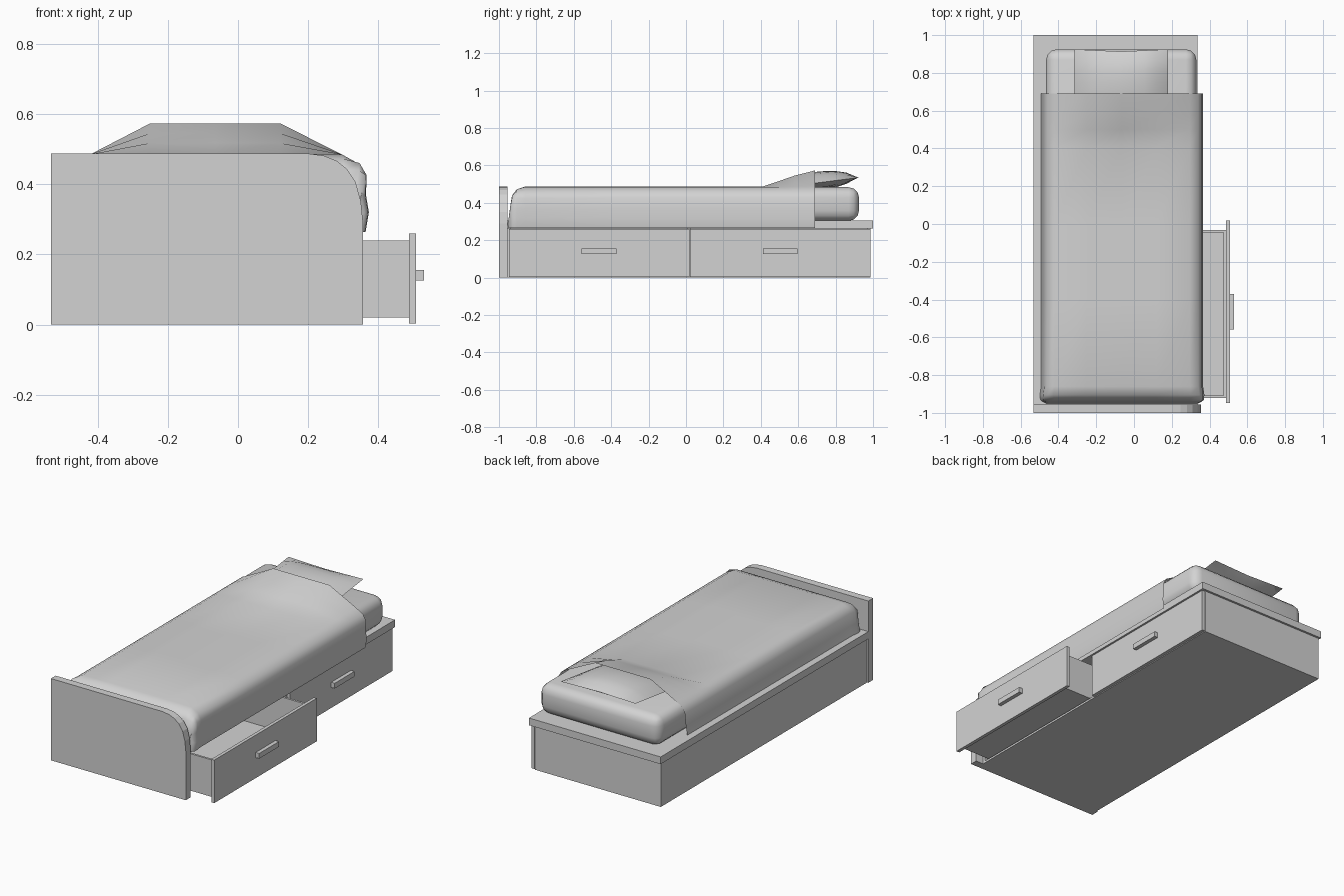
import bpy
import bmesh
import math

if "Cube" in bpy.data.objects:
    bpy.data.objects.remove(bpy.data.objects["Cube"], do_unlink=True)

GREY = 0.65
mat = bpy.data.materials.new("plain_grey")
mat.use_nodes = True
mat.diffuse_color = (GREY, GREY, GREY, 1)
mat.node_tree.nodes["Principled BSDF"].inputs["Base Color"].default_value = (GREY, GREY, GREY, 1)


def finish(name, bm, smooth=None):
    bmesh.ops.recalc_face_normals(bm, faces=bm.faces)
    mesh = bpy.data.meshes.new(name)
    bm.to_mesh(mesh)
    bm.free()
    mesh.materials.append(mat)
    ob = bpy.data.objects.new(name, mesh)
    bpy.context.collection.objects.link(ob)
    if smooth:
        bpy.ops.object.select_all(action='DESELECT')
        ob.select_set(True)
        bpy.context.view_layer.objects.active = ob
        bpy.ops.object.shade_smooth_by_angle(angle=math.radians(smooth))
    return ob


def add_box(bm, xs, ys, zs):
    verts = bmesh.ops.create_cube(bm, size=1)["verts"]
    for v in verts:
        for i, (lo, hi) in enumerate((xs, ys, zs)):
            v.co[i] = hi if v.co[i] > 0 else lo
    return verts


def boxes(name, *parts):
    bm = bmesh.new()
    for part in parts:
        add_box(bm, *part)
    return finish(name, bm)


def loft(bm, rows):
    """Skin quads over a grid of points."""
    grid = [[bm.verts.new(p) for p in row] for row in rows]
    for a, b in zip(grid, grid[1:]):
        for i in range(len(a) - 1):
            bm.faces.new((a[i], a[i + 1], b[i + 1], b[i]))


# Footboard with one rounded upper corner
bm = bmesh.new()
outline = [(-0.533, 0), (0.356, 0), (0.356, 0.29), (0.35, 0.35), (0.335, 0.405),
           (0.31, 0.443), (0.28, 0.467), (0.245, 0.481), (0.2, 0.487), (-0.533, 0.487)]
face = bm.faces.new([bm.verts.new((x, -1, z)) for x, z in outline])
ext = bmesh.ops.extrude_face_region(bm, geom=[face])["geom"]
for v in ext:
    if isinstance(v, bmesh.types.BMVert):
        v.co.y = -0.955
finish("footboard", bm)

# Bed base: top slab and open-fronted carcass
boxes("bed_slab", ((-0.533, 0.335), (-0.955, 1), (0.262, 0.305)))
inner = (-0.525, 0.305)
boxes("base_carcass",
      (inner, (-0.955, 0.987), (0, 0.012)),
      ((-0.525, -0.505), (-0.955, 0.987), (0.012, 0.262)),
      *[((-0.505, 0.305), (y, y + 0.016), (0.012, 0.262)) for y in (-0.955, 0.008, 0.971)])


# Drawers, the foot one pulled out
def drawer(name, y0, slide):
    y1, mid = y0 + 0.965, y0 + 0.4825
    front = 0.327 + slide
    back, inside = front - 0.7, front - 0.02
    ya, yb, t = y0 + 0.027, y1 - 0.05, 0.013
    boxes(name + "_front", ((inside, front), (y0, y1), (0.003, 0.259)))
    boxes(name + "_tray",
          ((back, inside), (ya, yb), (0.02, 0.033)),
          ((back, inside), (ya, ya + t), (0.033, 0.24)),
          ((back, inside), (yb - t, yb), (0.033, 0.24)),
          ((back, back + t), (ya + t, yb - t), (0.033, 0.24)),
          ((inside - t, inside), (ya + t, yb - t), (0.033, 0.24)))
    bm = bmesh.new()
    add_box(bm, (front, front + 0.023), (mid - 0.093, mid + 0.093), (0.125, 0.156))
    finish(name + "_handle", bm)


drawer("foot_drawer", -0.947, 0.18)
drawer("head_drawer", 0.021, 0)

# Mattress
bm = bmesh.new()
add_box(bm, (-0.465, 0.33), (-0.88, 0.925), (0.303, 0.483))
bmesh.ops.bevel(bm, geom=bm.edges[:], offset=0.055, segments=3, profile=0.5, affect='EDGES')
finish("mattress", bm, 50)

# Pillow: two domed skins meeting on a tilted seam
bm = bmesh.new()
n = 8
steps = [-1 + 2 * i / n for i in range(n + 1)]


def pillow_point(u, v, side):
    fall = ((1 - u * u) ** 0.6) * ((1 - v * v) ** 0.7)
    pinch = 1 - 0.05 * (1 - abs(u)) * abs(v)
    z = 0.505 + 0.03 * v
    z = z + 0.06 * fall if side > 0 else max(z - 0.045 * fall, min(z, 0.484))
    return (-0.068 + 0.247 * u, 0.69 + 0.235 * v * pinch, z)


for side in (1, -1):
    loft(bm, [[pillow_point(u, v, side) for u in steps] for v in steps])
bmesh.ops.remove_doubles(bm, verts=bm.verts[:], dist=0.0005)
finish("pillow", bm, 60)

# Blanket: cross-sections along the bed, raised over the pillow
section = [(-0.492, 0.303), (-0.482, 0.36), (-0.475, 0.43), (-0.455, 0.468), (-0.42, 0.485),
           (-0.25, 0.487), (-0.065, 0.487), (0.12, 0.487), (0.295, 0.485), (0.34, 0.46),
           (0.36, 0.425), (0.358, 0.37), (0.366, 0.32), (0.357, 0.264)]
rows = []
# Foot end folds down behind the footboard
for y, top, shrink in ((-0.952, 0.29, 0.93), (-0.94, 0.38, 0.985), (-0.93, 0.44, 1.01), (-0.905, 0.472, 1.015)):
    rows.append([(-0.067 + (x + 0.067) * shrink, y, min(z, top)) for x, z in section])
for y, bump in ((-0.86, 0), (-0.4, 0), (0, 0), (0.41, 0), (0.5, 0.03), (0.58, 0.058), (0.69, 0.086)):
    rows.append([(x, y, z + (bump if -0.3 < x < 0.2 else 0)) for x, z in section])
bm = bmesh.new()
loft(bm, rows)
bmesh.ops.remove_doubles(bm, verts=bm.verts[:], dist=0.0001)
finish("blanket", bm, 60)
